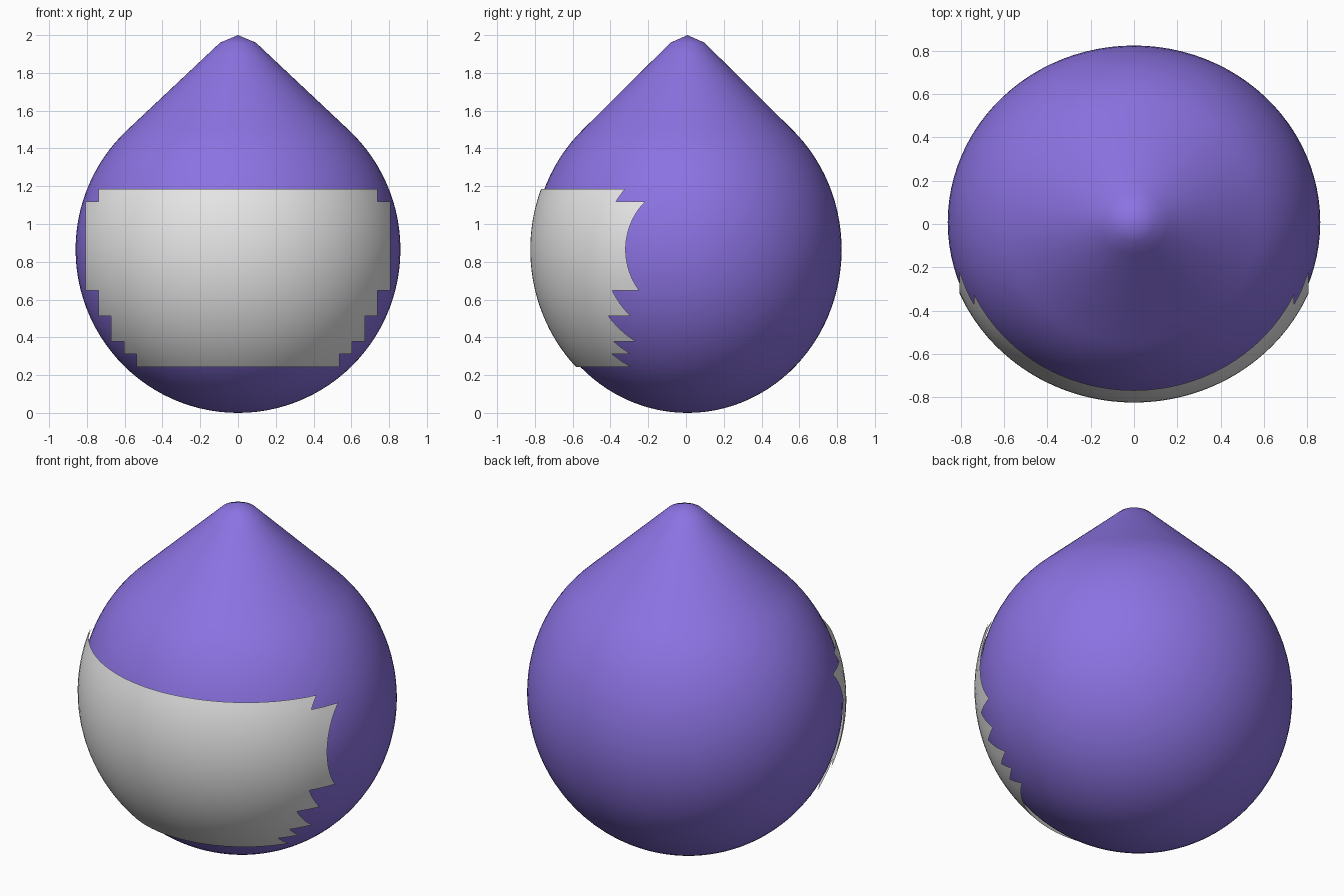
import bpy, bmesh, math
from mathutils import Vector

cube = bpy.data.objects.get("Cube")
if cube:
    bpy.data.objects.remove(cube, do_unlink=True)

CENTRE = Vector((0, 0.008, 0.865))
RADII = Vector((0.86, 0.816, 0.865))


def material(name, rgb):
    mat = bpy.data.materials.new(name)
    mat.use_nodes = True
    mat.diffuse_color = (*rgb, 1)
    mat.node_tree.nodes["Principled BSDF"].inputs["Base Color"].default_value = (*rgb, 1)
    return mat


def finish(bm, name, mat):
    for face in bm.faces:
        face.smooth = True
    mesh = bpy.data.meshes.new(name)
    bm.to_mesh(mesh)
    bm.free()
    mesh.materials.append(mat)
    obj = bpy.data.objects.new(name, mesh)
    bpy.context.collection.objects.link(obj)
    return obj


# Teardrop body: round belly profile, straight cone and blunt tip, spun around z
SEGMENTS, BELLY_STEPS, CONE_STEPS = 96, 40, 8
TANGENT = math.radians(138)
profile = []
for i in range(BELLY_STEPS + 1):
    a = TANGENT * i / BELLY_STEPS
    profile.append(Vector((RADII.x * math.sin(a), 0, CENTRE.z - RADII.z * math.cos(a))))
shoulder, collar = profile[-1], Vector((0.095, 0, 1.96))
profile += [shoulder.lerp(collar, i / CONE_STEPS) for i in range(1, CONE_STEPS + 1)]
profile.append(Vector((0, 0, 2)))

bm = bmesh.new()
points = [bm.verts.new(p) for p in profile]
edges = [bm.edges.new(pair) for pair in zip(points, points[1:])]
bmesh.ops.spin(bm, geom=points + edges, cent=(0, 0, 0), axis=(0, 0, 1),
               angle=math.tau, steps=SEGMENTS)
bmesh.ops.remove_doubles(bm, verts=bm.verts, dist=0.0005)
bmesh.ops.recalc_face_normals(bm, faces=bm.faces)
for v in bm.verts:
    v.co.y = v.co.y * RADII.y / RADII.x + CENTRE.y
finish(bm, "teardrop_body", material("violet", (0.26, 0.17, 0.76)))

# Face panel: stepped grid of square cells wrapped just outside the belly
CELL, TOP, SPLIT = 0.0672, 1.185, 2
HALF_WIDTHS = [11] + [12] * 7 + [11] * 2 + [10] * 2 + [9, 8]
shell = RADII * 1.02


def on_shell(column, row):
    x = column * CELL / SPLIT
    z = TOP - row * CELL / SPLIT
    depth = 1 - (x / shell.x) ** 2 - ((z - CENTRE.z) / shell.z) ** 2
    return (x, CENTRE.y - shell.y * math.sqrt(max(depth, 0)), z)


bm = bmesh.new()
for row in range(len(HALF_WIDTHS) * SPLIT):
    half = HALF_WIDTHS[row // SPLIT] * SPLIT
    for col in range(-half, half):
        corners = [(col, row), (col, row + 1), (col + 1, row + 1), (col + 1, row)]
        bm.faces.new([bm.verts.new(on_shell(*c)) for c in corners])
bmesh.ops.remove_doubles(bm, verts=bm.verts, dist=0.0005)
finish(bm, "face_panel", material("white", (0.8, 0.8, 0.8)))
